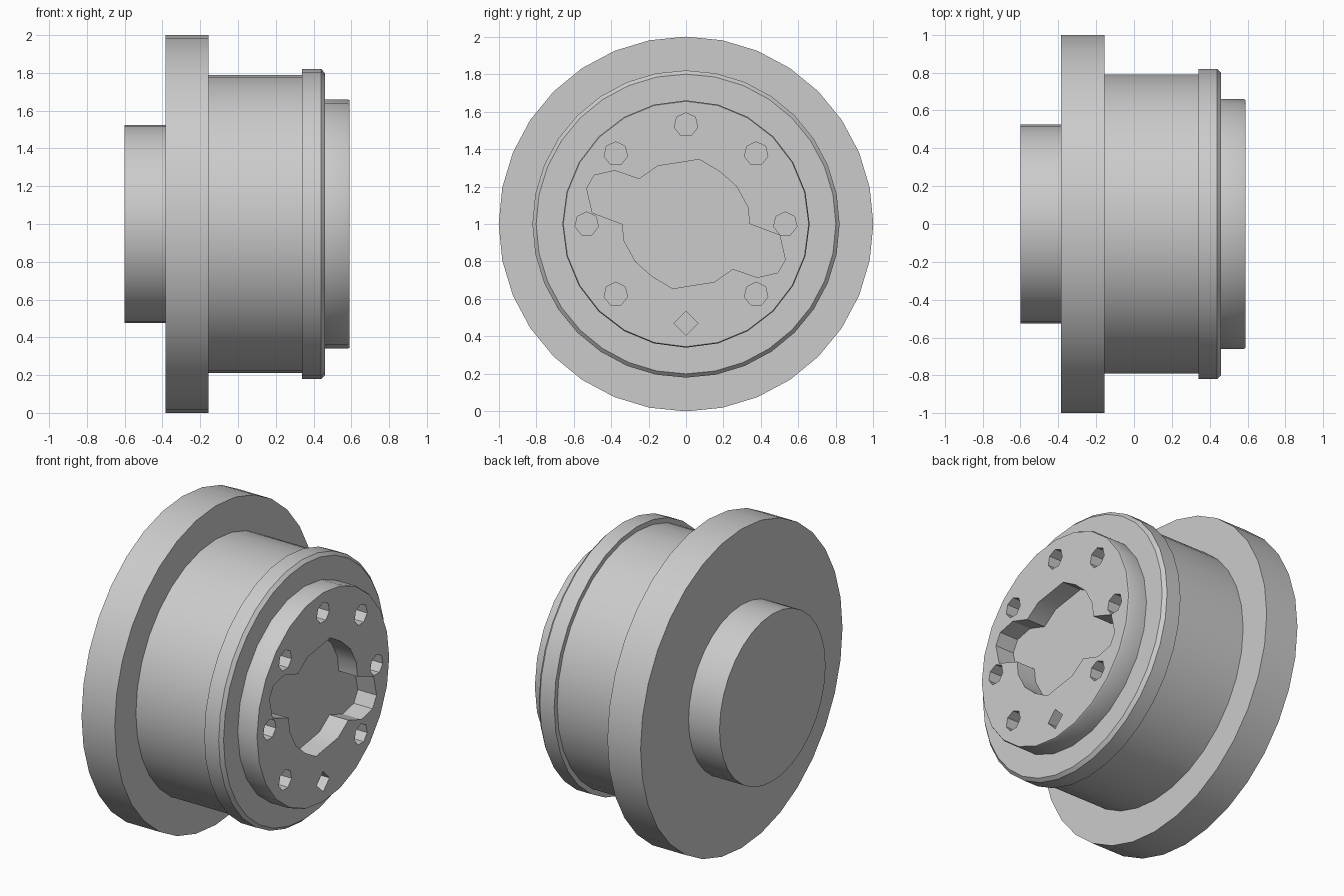
import bpy, bmesh
from math import sin, cos, pi, radians

cube = bpy.data.objects.get("Cube")
if cube:
    bpy.data.objects.remove(cube, do_unlink=True)

grey = bpy.data.materials.new("plain grey")
grey.use_nodes = True
colour = (0.6, 0.6, 0.6, 1)
grey.diffuse_color = colour
grey.node_tree.nodes["Principled BSDF"].inputs["Base Color"].default_value = colour


def finish(name, bm):
    bmesh.ops.recalc_face_normals(bm, faces=bm.faces)
    mesh = bpy.data.meshes.new(name)
    bm.to_mesh(mesh)
    bm.free()
    mesh.materials.append(grey)
    obj = bpy.data.objects.new(name, mesh)
    bpy.context.collection.objects.link(obj)
    return obj


def smooth(obj):
    bpy.ops.object.select_all(action="DESELECT")
    obj.select_set(True)
    bpy.context.view_layer.objects.active = obj
    bpy.ops.object.shade_smooth_by_angle(angle=radians(30))


def lathe(name, profile, sides=32):
    """Turn (x, radius) points around the horizontal axle; cap any end marked by closed rings."""
    bm = bmesh.new()
    rings = []
    for x, r in profile:
        if r == 0:
            rings.append([bm.verts.new((x, 0, 1))])
        else:
            rings.append([bm.verts.new((x, r * sin(2 * pi * i / sides),
                                        1 + r * cos(2 * pi * i / sides)))
                          for i in range(sides)])
    for a, b in zip(rings, rings[1:]):
        if len(a) == 1 or len(b) == 1:
            bm.faces.new(a if len(a) > 1 else b)
            continue
        for i in range(sides):
            j = (i + 1) % sides
            bm.faces.new((a[i], a[j], b[j], b[i]))
    for v in [v for v in bm.verts if not v.link_faces]:
        bm.verts.remove(v)
    return finish(name, bm)


def cut(target, outline):
    """Punch an outline of (y, z) offsets from the axle through the target."""
    bm = bmesh.new()
    ends = [[bm.verts.new((x, y, 1 + z)) for y, z in outline] for x in (0.3, 0.8)]
    bm.faces.new(ends[0])
    bm.faces.new(ends[1])
    n = len(outline)
    for i in range(n):
        j = (i + 1) % n
        bm.faces.new((ends[0][i], ends[0][j], ends[1][j], ends[1][i]))
    cutter = finish("cutter", bm)
    cutter.hide_render = True
    mod = target.modifiers.new("cut", "BOOLEAN")
    mod.operation, mod.solver, mod.object = "DIFFERENCE", "EXACT", cutter
    bpy.ops.object.select_all(action="DESELECT")
    bpy.context.view_layer.objects.active = target
    bpy.ops.object.modifier_apply(modifier=mod.name)
    bpy.data.objects.remove(cutter, do_unlink=True)


# Turned body, from the rear boss to the rim
smooth(lathe("rear_boss", [(-0.6, 0), (-0.6, 0.525), (-0.385, 0.525)]))
smooth(lathe("flange", [(-0.385, 0.525), (-0.385, 1), (-0.155, 1), (-0.155, 0.79)]))
smooth(lathe("drum", [(-0.155, 0.79), (0.34, 0.79)]))
smooth(lathe("rim", [(0.34, 0.79), (0.34, 0.82), (0.44, 0.82), (0.46, 0.8), (0.46, 0)]))

# End plate with a two-lobed pocket and a ring of bolt holes
plate = lathe("end_plate", [(0.455, 0), (0.455, 0.66), (0.58, 0.66), (0.59, 0.655), (0.59, 0)], 24)
half = [(-0.25, 0.24), (-0.15, 0.31), (-0.02, 0.33), (0.07, 0.345), (0.18, 0.28),
        (0.27, 0.2), (0.33, 0.09), (0.34, 0), (0.5, -0.06), (0.53, -0.19),
        (0.49, -0.26), (0.38, -0.285)]
cut(plate, half + [(-y, -z) for y, z in half])
for k in range(8):
    a = k * pi / 4
    sides = 4 if k == 4 else 7
    cut(plate, [(0.53 * sin(a) + 0.064 * sin(2 * pi * i / sides),
                 0.53 * cos(a) + 0.064 * cos(2 * pi * i / sides)) for i in range(sides)])
smooth(plate)
